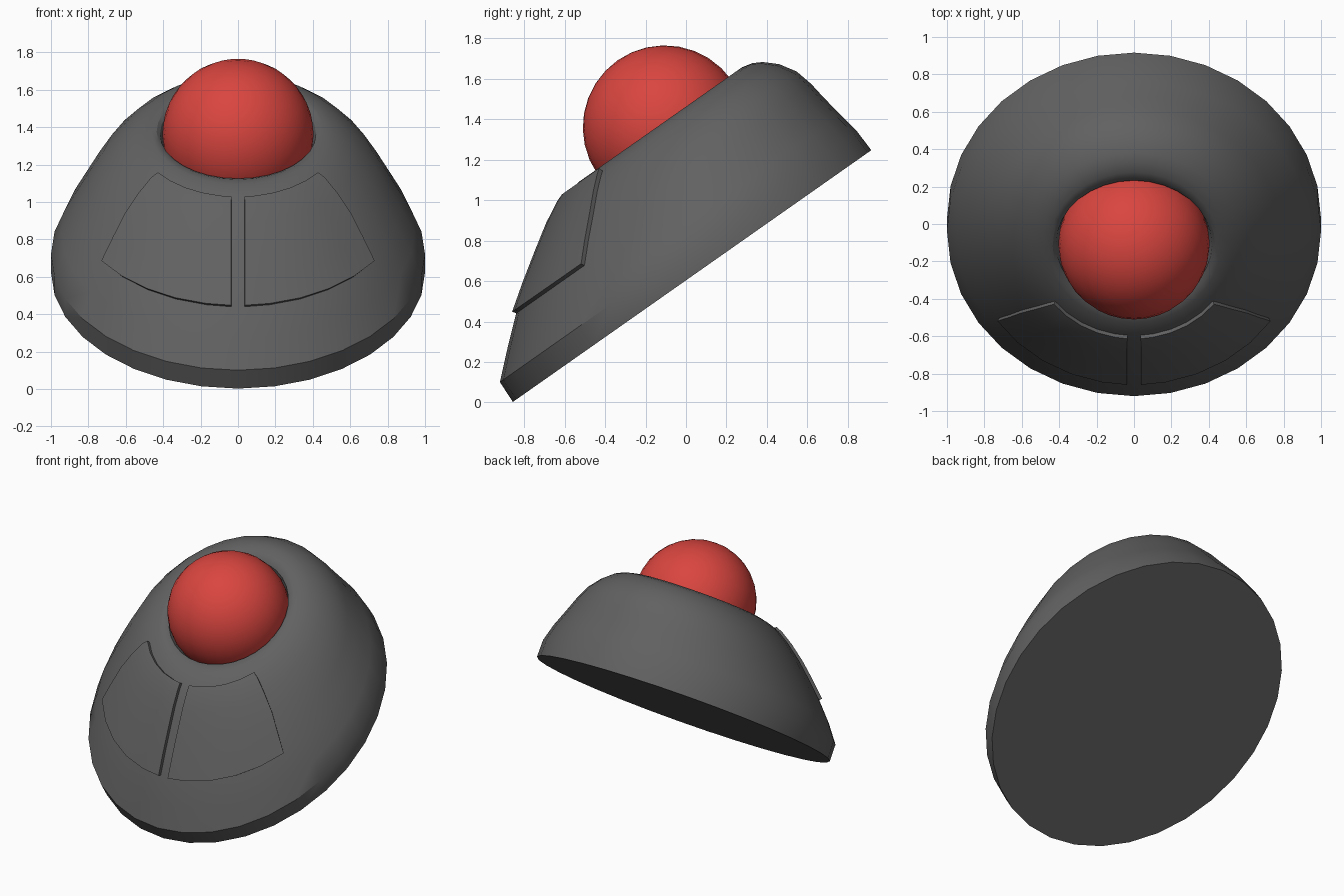
import bpy, bmesh, math
from mathutils import Matrix, Vector

if "Cube" in bpy.data.objects:
    bpy.data.objects.remove(bpy.data.objects["Cube"])

TILT = math.atan2(1.25, 1.78)
PLACE = Matrix.Translation((0, 0.03, 0.625)) @ Matrix.Rotation(TILT, 4, 'X')
SIDES = 32

# rings of the housing: height, centre offset towards the back, length radius, width radius
RINGS = [
    (0.0, 0.0, 1.083, 1.0), (0.117, 0.0, 1.079, 1.0), (0.23, 0.052, 1.007, 0.945),
    (0.349, 0.111, 0.929, 0.865), (0.44, 0.169, 0.859, 0.80), (0.53, 0.225, 0.78, 0.73),
    (0.61, 0.262, 0.693, 0.645), (0.665, 0.283, 0.612, 0.57), (0.69, 0.295, 0.555, 0.51),
    (0.703, 0.305, 0.49, 0.46), (0.70, 0.31, 0.445, 0.435), (0.685, 0.312, 0.417, 0.417),
    (0.60, 0.312, 0.39, 0.39),
]


def material(name, rgb):
    m = bpy.data.materials.new(name)
    m.diffuse_color = (*rgb, 1)
    m.use_nodes = True
    m.node_tree.nodes["Principled BSDF"].inputs["Base Color"].default_value = m.diffuse_color
    return m


def ring_point(ring, a):
    h, c, ru, rx = ring
    return Vector((rx * math.sin(a), c - ru * math.cos(a), h))


def finish(name, bm, mat):
    bmesh.ops.recalc_face_normals(bm, faces=bm.faces)
    me = bpy.data.meshes.new(name)
    bm.to_mesh(me)
    bm.free()
    me.materials.append(mat)
    ob = bpy.data.objects.new(name, me)
    bpy.context.collection.objects.link(ob)
    ob.matrix_world = PLACE
    bpy.ops.object.select_all(action='DESELECT')
    ob.select_set(True)
    bpy.context.view_layer.objects.active = ob
    bpy.ops.object.shade_smooth_by_angle(angle=math.radians(32))
    return ob


grey = material("dark_grey", (0.12, 0.12, 0.12))
red = material("ball_red", (0.70, 0.06, 0.05))

# housing: stacked leaning rings, closed at the base and inside the socket
bm = bmesh.new()
loops = [[bm.verts.new(ring_point(r, 2 * math.pi * i / SIDES)) for i in range(SIDES)]
         for r in RINGS]
for a, b in zip(loops, loops[1:]):
    for i in range(SIDES):
        j = (i + 1) % SIDES
        bm.faces.new((a[i], a[j], b[j], b[i]))
bm.faces.new(loops[0])
bm.faces.new(loops[-1])
finish("housing", bm, grey)

# ball sitting in the socket
bm = bmesh.new()
bmesh.ops.create_uvsphere(bm, u_segments=32, v_segments=16, radius=0.405,
                          matrix=Matrix.Translation((0, 0.312, 0.68)))
finish("ball", bm, red)

# two raised buttons following the front of the housing
top = tuple(p + (q - p) * 0.6 for p, q in zip(RINGS[7], RINGS[8]))
rows = RINGS[3:8] + [top]
THICK = 0.022
for side, name in ((1, "right_button"), (-1, "left_button")):
    bm = bmesh.new()
    grid = []
    for k, r in enumerate(rows):
        end = math.radians(56.25 - 4 * k / (len(rows) - 1))
        angles = [math.asin(0.035 / r[3])] + [end * i / 5 for i in range(1, 6)]
        line = []
        for a in angles:
            p = ring_point(r, a)
            p.x *= side
            line.append(bm.verts.new(p))
        grid.append(line)
    for a, b in zip(grid, grid[1:]):
        for i in range(5):
            f = (a[i], a[i + 1], b[i + 1], b[i])
            bm.faces.new(f if side > 0 else f[::-1])
    bm.normal_update()
    # raise an outer copy and sink the inner sheet a little below the housing
    outer = {v: bm.verts.new(v.co + v.normal * THICK) for l in grid for v in l}
    sheet = list(bm.faces)
    rim = [e for e in bm.edges if e.is_boundary]
    for f in sheet:
        bm.faces.new([outer[v] for v in f.verts])
    for e in rim:
        p, q = e.verts
        bm.faces.new((p, q, outer[q], outer[p]))
    for v in outer:
        v.co -= v.normal * 0.02
    finish(name, bm, grey)
